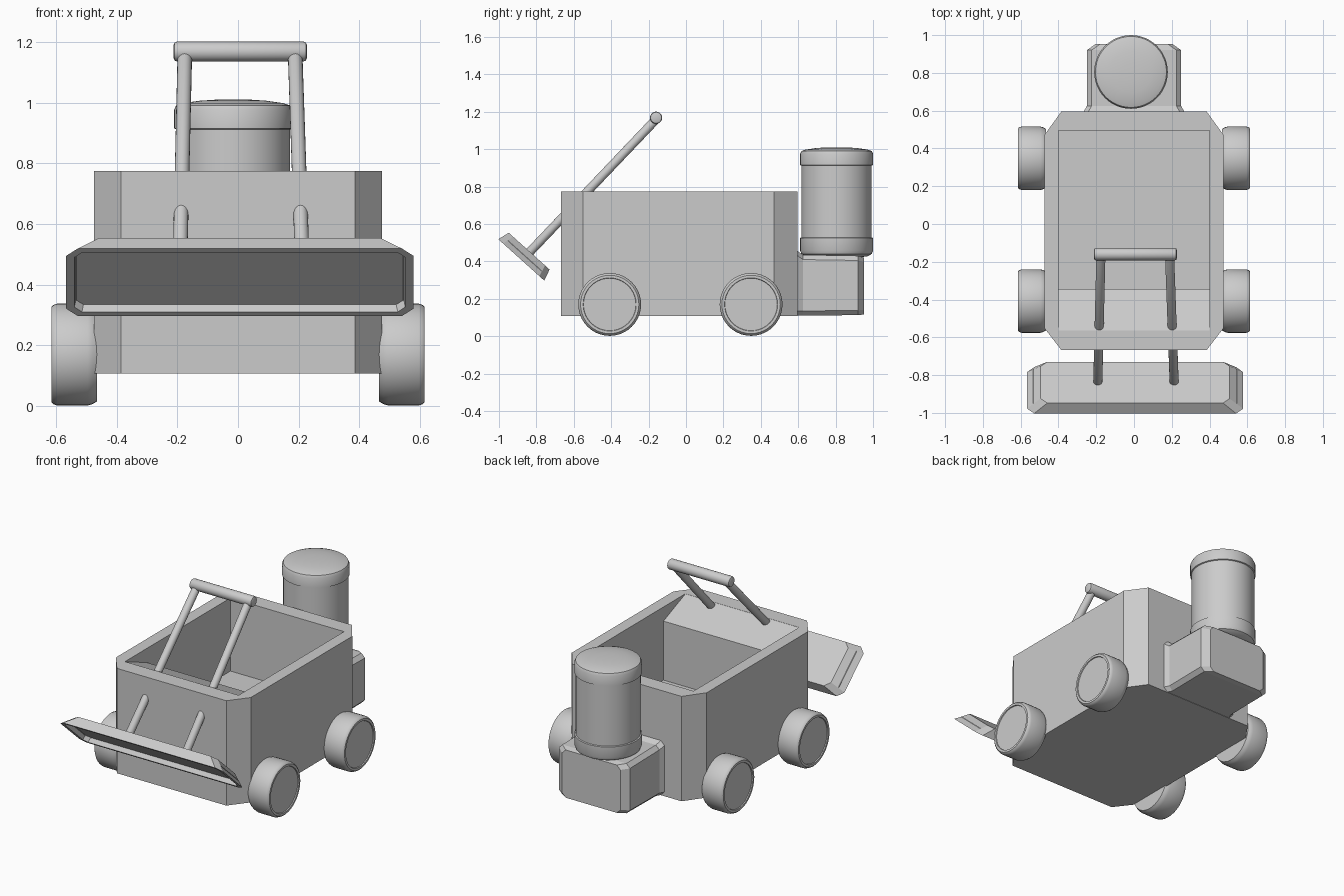
import bpy, bmesh, math
from mathutils import Vector, Matrix

if "Cube" in bpy.data.objects:
    bpy.data.objects.remove(bpy.data.objects["Cube"])


def finish(name, bm, smooth=False):
    bmesh.ops.recalc_face_normals(bm, faces=bm.faces)
    me = bpy.data.meshes.new(name)
    bm.to_mesh(me)
    bm.free()
    ob = bpy.data.objects.new(name, me)
    bpy.context.collection.objects.link(ob)
    bpy.ops.object.select_all(action='DESELECT')
    ob.select_set(True)
    bpy.context.view_layer.objects.active = ob
    if smooth:
        bpy.ops.object.shade_smooth_by_angle(angle=math.radians(35))
    return ob


def loft(name, rings, smooth=False, matrix=Matrix()):
    """Skin closed rings of points and cap both ends."""
    bm = bmesh.new()
    vs = [[bm.verts.new(matrix @ Vector(p)) for p in r] for r in rings]
    n = len(vs[0])
    for a, b in zip(vs, vs[1:]):
        for i in range(n):
            j = (i + 1) % n
            bm.faces.new((a[i], a[j], b[j], b[i]))
    bm.faces.new(vs[0])
    bm.faces.new(vs[-1])
    return finish(name, bm, smooth)


def lathe(name, profile, matrix, sides=40):
    """Revolve (radius, height) points about local z."""
    rings = [[(r * math.cos(2 * math.pi * i / sides),
               r * math.sin(2 * math.pi * i / sides), h)
              for i in range(sides)] for r, h in profile]
    return loft(name, rings, True, matrix)


def rod(name, a, b, r):
    """Round bar with softened ends."""
    a, b = Vector(a), Vector(b)
    d = b - a
    L, e = d.length, r * 0.35
    prof = [(r * .65, 0), (r * .9, e * .3), (r, e),
            (r, L - e), (r * .9, L - e * .3), (r * .65, L)]
    m = Matrix.Translation(a) @ d.to_track_quat('Z', 'Y').to_matrix().to_4x4()
    return lathe(name, prof, m, 20)


def octagon(w0, w1, v0, v1):
    """Rectangle (w0, v1 half sizes) with corners cut to w1, v0."""
    return [(w0, v0), (w1, v1), (-w1, v1), (-w0, v0),
            (-w0, -v0), (-w1, -v1), (w1, -v1), (w0, -v0)]


# cart body: cut-corner block hollowed by a stepped, sloped cutter
outline = [(.475, -.55), (.475, .47), (.385, .595), (-.385, .595),
           (-.475, .47), (-.475, -.55), (-.385, -.667), (.385, -.667)]
body = loft("cart_body", [[(x, y, z) for x, y in outline] for z in (.108, .775)])
hollow = [(.495, .31), (-.345, .31), (-.345, .685), (-.565, .774),
          (-.565, .95), (.495, .95)]
cutter = loft("hollow_cutter", [[(x, y, z) for y, z in hollow] for x in (-.4, .4)])
cutter.hide_render = True
mod = body.modifiers.new("hollow", 'BOOLEAN')
mod.operation = 'DIFFERENCE'
mod.solver = 'EXACT'
mod.object = cutter
bpy.context.view_layer.objects.active = body
bpy.ops.object.modifier_apply(modifier=mod.name)
bpy.data.objects.remove(cutter)

# wheels with a shallow recessed hub disc
tyre = [(.155, -.01), (.163, .004), (.168, .02), (.168, .12), (.163, .134),
        (.156, .14), (.142, .14), (.140, .134)]
for side, sx in (("right", 1), ("left", -1)):
    for end, y in (("front", -.408), ("rear", .348)):
        m = Matrix.Translation((sx * .475, y, .17)) @ \
            Matrix.Rotation(sx * math.pi / 2, 4, 'Y')
        lathe(f"{end}_{side}_wheel", tyre, m)

# rear box, flared where it meets the body
rings = []
for y, w, z0, z1 in ((.58, .268, .11, .46), (.597, .265, .11, .455),
                     (.625, .25, .11, .435), (.92, .25, .113, .43),
                     (.952, .205, .116, .42)):
    h = (z1 - z0) / 2
    rings.append([(x, y, z + (z0 + z1) / 2)
                  for x, z in octagon(w, w - .025, h - .025, h)])
loft("rear_box", rings)

# drum with capped ends and a slightly domed top
drum = [(.10, .42), (.165, .427), (.188, .44), (.195, .458), (.195, .525),
        (.188, .528), (.188, .912), (.195, .915), (.195, .975), (.188, .99),
        (.165, .998), (.11, 1.006), (.05, 1.01)]
lathe("drum", drum, Matrix.Translation((-.016, .805, 0)), 48)

# tilted front blade: bevelled plate with a recessed underside
u, v = Vector((1, 0, 0)), Vector((0, -.743, .669))
n = Vector((0, .669, .743))
centre = Vector((.006, -.87, .42))
layers = [((.5, .465, .115, .147), .047), ((.572, .535, .13, .165), -.016),
          ((.545, .52, .122, .146), -.016), ((.54, .515, .12, .143), .014)]
loft("front_blade", [[centre + u * a + v * b + n * h for a, b in octagon(*o)]
                     for o, h in layers])

# push handle: two rods through the front wall and a crossbar
rod("left_handle_rod", (-.175, -.155, 1.165), (-.192, -.85, .435), .024)
rod("right_handle_rod", (.188, -.155, 1.165), (.213, -.85, .435), .024)
rod("handle_crossbar", (-.212, -.16, 1.168), (.227, -.16, 1.168), .033)
